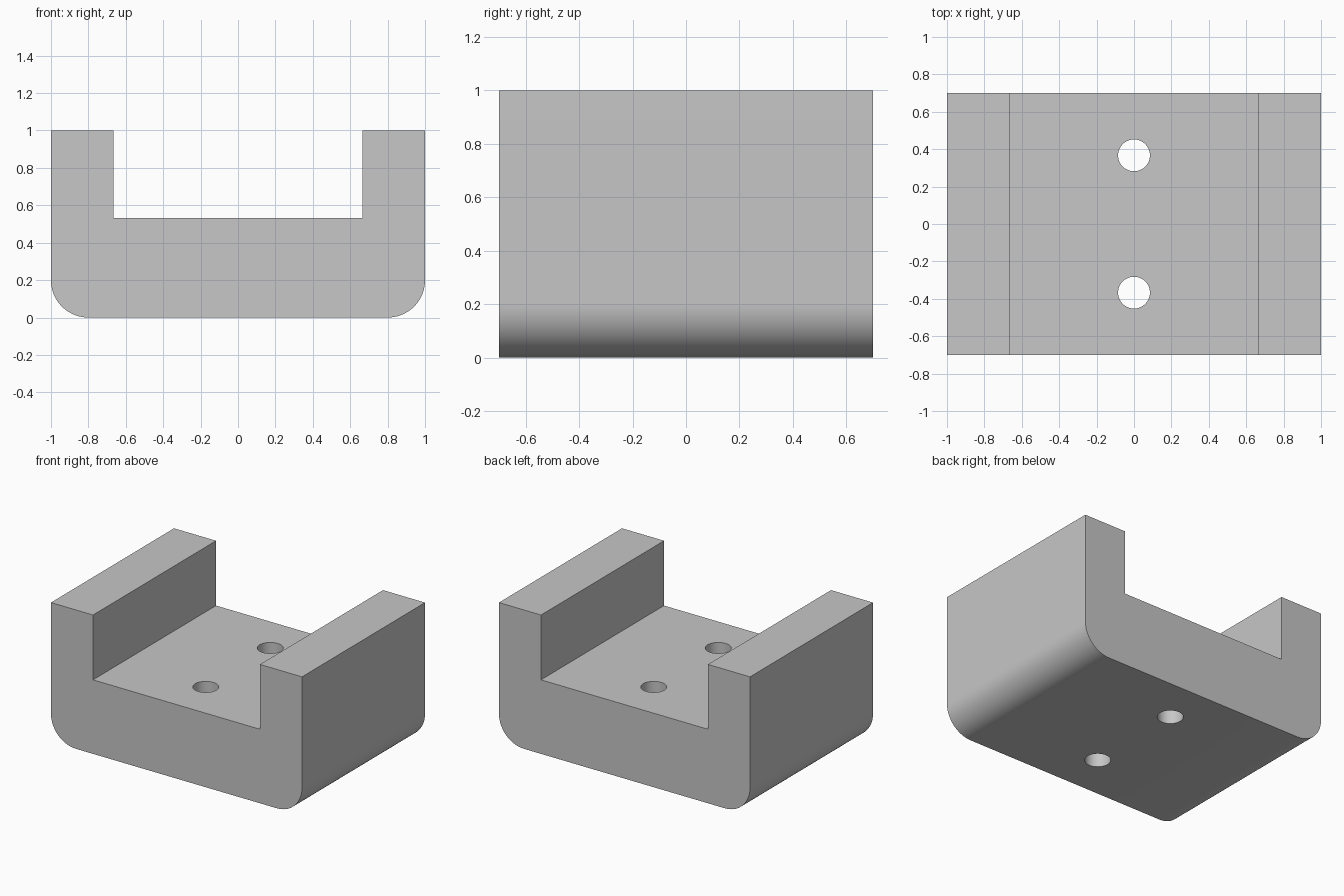
import bpy, bmesh
from math import sin, cos, pi, radians
from mathutils import Vector

cube = bpy.data.objects.get("Cube")
if cube:
    bpy.data.objects.remove(cube, do_unlink=True)

HALF_W, HALF_D, HEIGHT = 1.0, 0.7, 1.0
INNER, FLOOR, RADIUS = 0.665, 0.533, 0.2
HOLE_R, HOLE_Y, STEPS = 0.085, 0.367, 24

grey = bpy.data.materials.new("light grey")
grey.use_nodes = True
colour = (0.57, 0.57, 0.57, 1)
grey.diffuse_color = colour
grey.node_tree.nodes["Principled BSDF"].inputs["Base Color"].default_value = colour

# Right half of the channel profile, with a rounded lower corner
half = [(INNER, FLOOR), (INNER, HEIGHT), (HALF_W, HEIGHT)]
for i in range(STEPS + 1):
    a = -pi / 2 * i / STEPS
    half.append((HALF_W - RADIUS + RADIUS * cos(a), RADIUS + RADIUS * sin(a)))
profile = half + [(-x, z) for x, z in reversed(half)]

# Channel block: extrude the profile from front to back
bm = bmesh.new()
face = bm.faces.new([bm.verts.new((x, -HALF_D, z)) for x, z in profile])
ext = bmesh.ops.extrude_face_region(bm, geom=[face])
moved = [g for g in ext["geom"] if isinstance(g, bmesh.types.BMVert)]
bmesh.ops.translate(bm, verts=moved, vec=Vector((0, 2 * HALF_D, 0)))
bmesh.ops.recalc_face_normals(bm, faces=bm.faces)
mesh = bpy.data.meshes.new("channel_block")
bm.to_mesh(mesh)
bm.free()
block = bpy.data.objects.new("channel_block", mesh)
bpy.context.collection.objects.link(block)
mesh.materials.append(grey)

# Two through holes in the floor
for name, y in (("front_hole_cutter", -HOLE_Y), ("back_hole_cutter", HOLE_Y)):
    bpy.ops.mesh.primitive_cylinder_add(vertices=48, radius=HOLE_R, depth=2, location=(0, y, FLOOR / 2))
    cutter = bpy.context.object
    cutter.name = name
    cutter.data.materials.append(grey)
    cutter.hide_render = True
    cut = block.modifiers.new(name, "BOOLEAN")
    cut.operation = "DIFFERENCE"
    cut.solver = "EXACT"
    cut.object = cutter

# Apply the cuts, then remove the cutters
bpy.ops.object.select_all(action="DESELECT")
block.select_set(True)
bpy.context.view_layer.objects.active = block
for cut in list(block.modifiers):
    cutter = cut.object
    bpy.ops.object.modifier_apply(modifier=cut.name)
    bpy.data.objects.remove(cutter, do_unlink=True)
bpy.ops.object.shade_smooth_by_angle(angle=radians(30))
